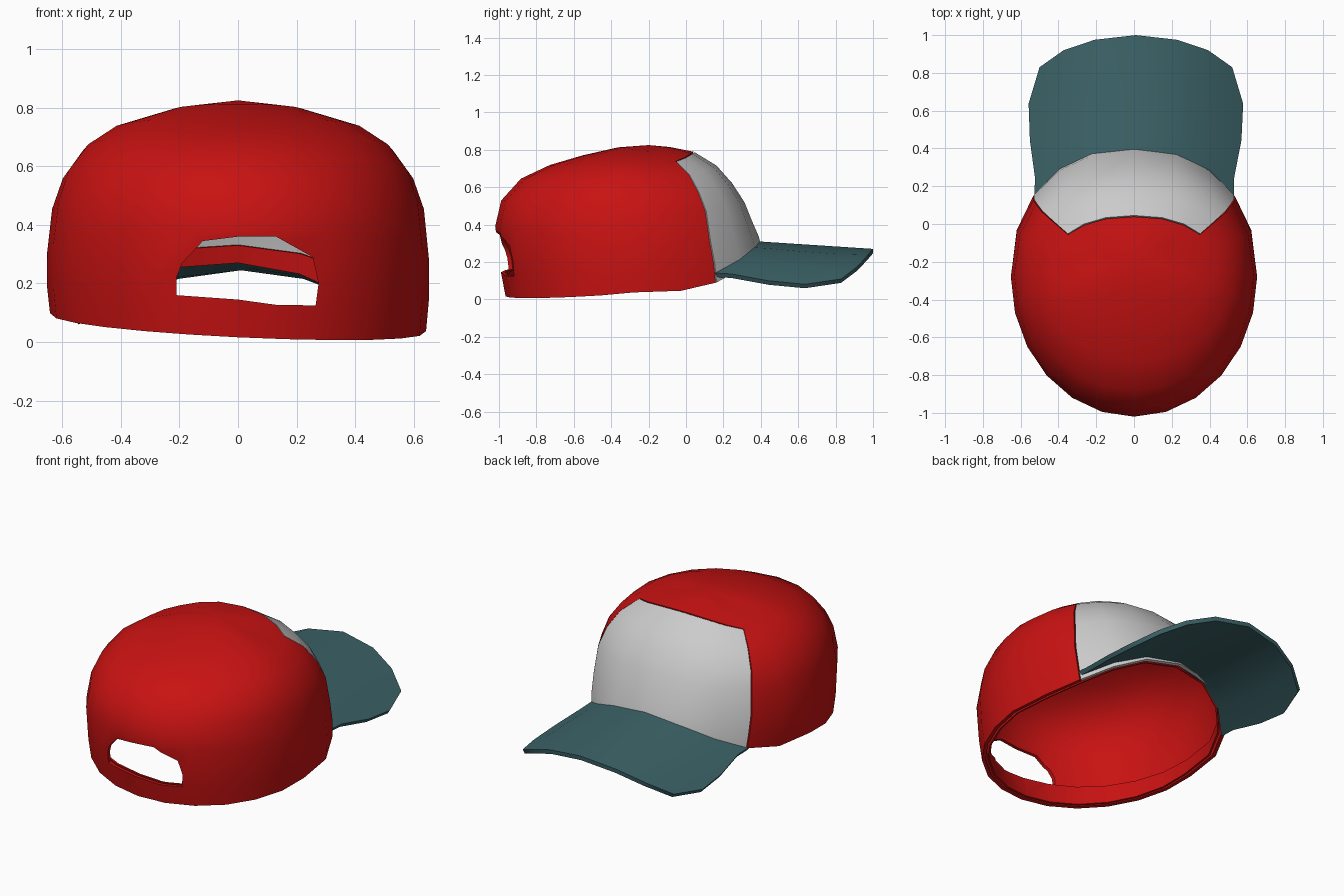
import bpy, bmesh
from math import sin, cos, radians

if "Cube" in bpy.data.objects:
    bpy.data.objects.remove(bpy.data.objects["Cube"])

# Crown rings: half width, side z, middle y, front y, front z, back y, back z
RINGS = [
    (.622, .07, -.28, .385, .27, -.945, .02),
    (.632, .17, -.28, .370, .33, -.970, .15),
    (.632, .29, -.28, .335, .41, -1.00, .39),
    (.615, .45, -.27, .295, .51, -.970, .52),
    (.580, .55, -.26, .230, .61, -.870, .63),
    (.515, .64, -.25, .150, .70, -.720, .70),
    (.420, .705, -.23, .035, .77, -.550, .75),
    (.220, .77, -.21, -.09, .795, -.360, .793),
]
HALF = [0, 17.5, 35, 52.5, 71, 90, 105, 120, 135, 150, 165, 180]
ANGLES = [-a for a in HALF[-2:0:-1]] + HALF     # 22 meridians, front in the middle
N = len(ANGLES)


def material(name, rgb):
    m = bpy.data.materials.new(name)
    m.diffuse_color = (*rgb, 1)
    m.use_nodes = True
    m.node_tree.nodes["Principled BSDF"].inputs["Base Color"].default_value = m.diffuse_color
    return m


def spow(v, e):
    return abs(v) ** e * (1 if v >= 0 else -1)


def crown_point(ring, deg, shrink=1.0):
    w, zs, ym, yf, zf, yb, zb = RINGS[ring]
    s, c = sin(radians(deg)), cos(radians(deg))
    if c > 1e-6:
        x, y = w * spow(s, .88), ym + (yf - ym) * c ** .88
        z = zs + (zf - zs) * c ** 3
    else:
        x, y = w * s, ym + (ym - yb) * c
        z = zs + (zb - zs) * abs(c) ** .8
    z -= .05 * x * max(0, 1 - ring / 3)          # slight sideways tilt of the rim
    return (x * shrink, -.28 + (y + .28) * shrink, z)


def make(name, verts, faces, mat=None, thick=0, cutter=None, flip=False):
    me = bpy.data.meshes.new(name)
    me.from_pydata(verts, [], faces)
    bm = bmesh.new()
    bm.from_mesh(me)
    loose = [v for v in bm.verts if not v.link_faces]
    bmesh.ops.delete(bm, geom=loose, context='VERTS')
    if flip:
        bmesh.ops.reverse_faces(bm, faces=bm.faces[:])
    bm.to_mesh(me)
    bm.free()
    ob = bpy.data.objects.new(name, me)
    bpy.context.collection.objects.link(ob)
    if mat:
        me.materials.append(mat)
    bpy.ops.object.select_all(action='DESELECT')
    bpy.context.view_layer.objects.active = ob
    ob.select_set(True)
    if thick:
        mod = ob.modifiers.new("thickness", 'SOLIDIFY')
        mod.thickness, mod.offset = thick, -1
        bpy.ops.object.modifier_apply(modifier=mod.name)
    if cutter:
        mod = ob.modifiers.new("opening", 'BOOLEAN')
        mod.object, mod.operation, mod.solver = cutter, 'DIFFERENCE', 'EXACT'
        bpy.ops.object.modifier_apply(modifier=mod.name)
    if thick:
        bpy.ops.object.shade_smooth_by_angle(angle=radians(40))
    return ob


red = material("red_cloth", (.58, .006, .006))
teal = material("teal_cloth", (.045, .125, .138))

# Cutter for the opening at the back
outline = [(-.21, .16), (0, .145), (.13, .127), (.265, .125), (.275, .20), (.255, .29),
           (.13, .36), (0, .36), (-.12, .345), (-.19, .27), (-.21, .22)]
k = len(outline)
cut_verts = [(x, -1.3, z) for x, z in outline] + [(x, -.6, z) for x, z in outline]
cut_faces = [tuple(range(k)), tuple(range(2 * k - 1, k - 1, -1))]
cut_faces += [(i, i + k, (i + 1) % k + k, (i + 1) % k) for i in range(k)]
cutter = make("opening_cutter", cut_verts, cut_faces)
cutter.hide_render = True

# Crown and front panel share one ring grid
verts = [crown_point(r, a) for r in range(len(RINGS)) for a in ANGLES]
verts.append((0, -.2, .805))
apex = len(verts) - 1
crown_faces, panel_faces = [], []
for r in range(len(RINGS) - 1):
    for i in range(N):
        j = (i + 1) % N
        face = (r * N + i, (r + 1) * N + i, (r + 1) * N + j, r * N + j)
        mid = (ANGLES[i] + ANGLES[j]) / 2 if j else 180
        front = abs(mid) < 52 and r < 6
        (panel_faces if front else crown_faces).append(face)
top = (len(RINGS) - 1) * N
crown_faces += [(top + i, apex, top + (i + 1) % N) for i in range(N)]
make("crown", verts, crown_faces, red, .02, cutter, flip=True)
make("front_panel", verts, panel_faces, None, .02, flip=True)

# Sweatband inside the rim
band = [crown_point(r, a, .966) for r in (0, 1) for a in ANGLES]
band_faces = [(i, (i + 1) % N, N + (i + 1) % N, N + i) for i in range(N)]
make("sweatband", band, [f[::-1] for f in band_faces], red, .01, cutter, flip=True)
bpy.data.objects.remove(cutter)

# Arched brim: columns across, rows from crown to tip
cols = [-1, -.75, -.43, 0, .43, .75, 1]
inner = {0: .37, .43: .34, .75: .265, 1: .14}
outer = {0: 1.0, .43: .975, .75: .92, 1: .83}
rows = [(0, .528), (.15, .527), (.44, .56), (.72, .568), (1, .51)]
brim = []
for t, w in rows:
    for c in cols:
        y = inner[abs(c)] + (outer[abs(c)] - inner[abs(c)]) * t
        x = c * w
        brim.append((x + .01 * min(1, t * 2), y, .335 - .065 * y - .66 * x * x))
n = len(cols)
brim_faces = [(r * n + i, r * n + i + 1, (r + 1) * n + i + 1, (r + 1) * n + i)
              for r in range(len(rows) - 1) for i in range(n - 1)]
make("brim", brim, brim_faces, teal, .025)
